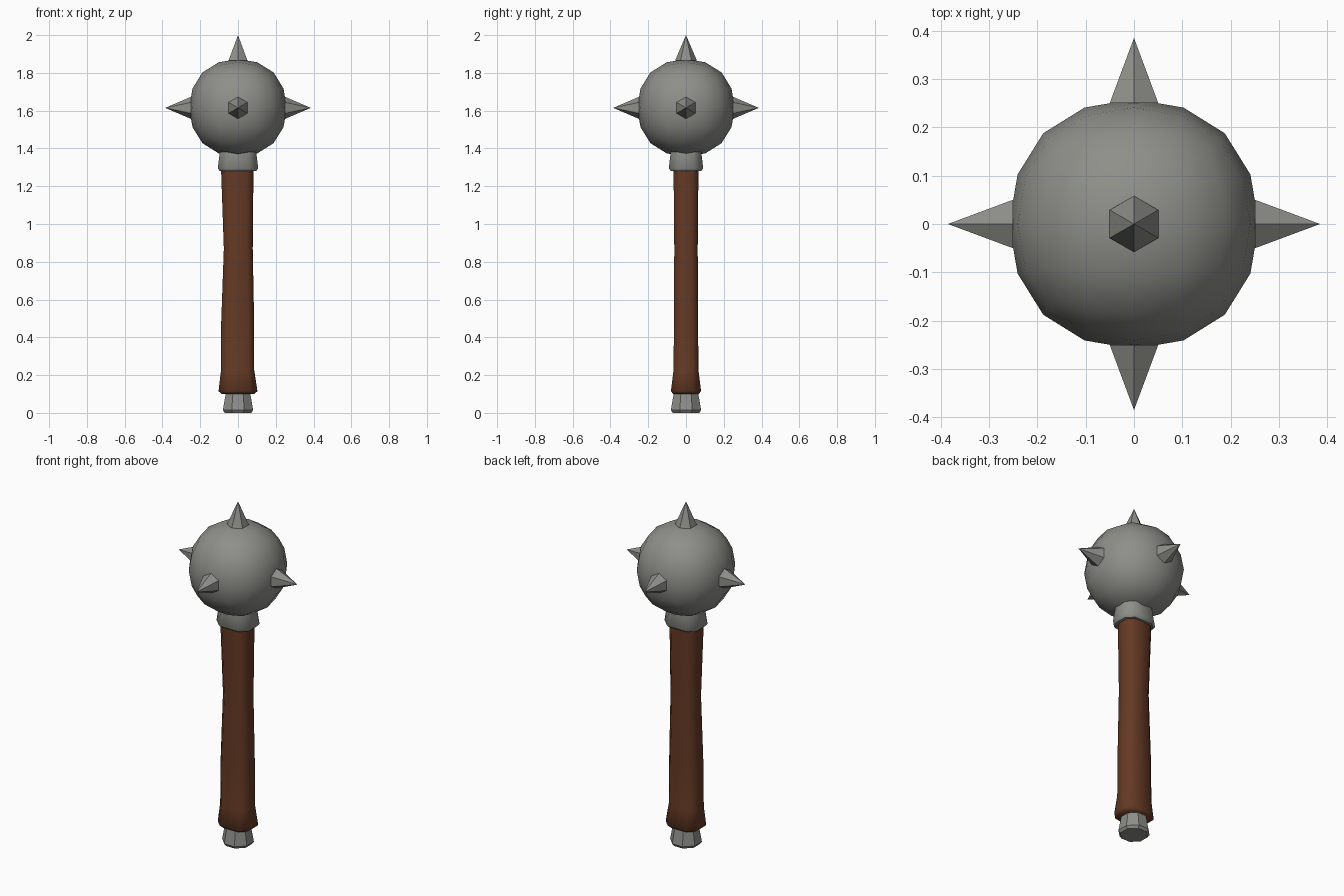
import bpy
import bmesh
import math
from mathutils import Matrix, Vector

old = bpy.data.objects.get("Cube")
if old:
    bpy.data.objects.remove(old, do_unlink=True)

HEAD_Z = 1.615


def make_material(name, rgb):
    mat = bpy.data.materials.new(name)
    mat.use_nodes = True
    mat.diffuse_color = (*rgb, 1)
    mat.node_tree.nodes["Principled BSDF"].inputs["Base Color"].default_value = (*rgb, 1)
    return mat


steel = make_material("grey steel", (0.27, 0.275, 0.25))
wood = make_material("brown wood", (0.13, 0.042, 0.018))


def finish(name, bm, mat, smooth_angle=None):
    """Turn a bmesh into a shaded object."""
    bmesh.ops.recalc_face_normals(bm, faces=bm.faces)
    mesh = bpy.data.meshes.new(name)
    bm.to_mesh(mesh)
    bm.free()
    mesh.materials.append(mat)
    obj = bpy.data.objects.new(name, mesh)
    bpy.context.collection.objects.link(obj)
    if smooth_angle:
        bpy.ops.object.select_all(action="DESELECT")
        obj.select_set(True)
        bpy.context.view_layer.objects.active = obj
        bpy.ops.object.shade_smooth_by_angle(angle=math.radians(smooth_angle))
    return obj


def chamfered_ring(bm, z, left, right, depth, cut):
    """Eight-sided section: a rectangle with its corners cut off."""
    points = [(right, depth - cut), (right - cut, depth),
              (left + cut, depth), (left, depth - cut)]
    points += [(x, -y) for x, y in reversed(points)]
    return [bm.verts.new((x, y, z)) for x, y in points]


def loft(name, sections, mat, smooth_angle=None):
    bm = bmesh.new()
    rings = [chamfered_ring(bm, *s) for s in sections]
    for low, high in zip(rings, rings[1:]):
        for i in range(8):
            j = (i + 1) % 8
            bm.faces.new((low[i], low[j], high[j], high[i]))
    bm.faces.new(rings[0])
    bm.faces.new(rings[-1])
    return finish(name, bm, mat, smooth_angle)


# Pommel: z, left, right, depth, corner cut
loft("pommel", [
    (0.0, -0.07, 0.07, 0.07, 0.041),
    (0.015, -0.08, 0.08, 0.08, 0.047),
    (0.12, -0.062, 0.062, 0.062, 0.036),
], steel)

# Handle with a flared foot and a worn waist on one side
loft("handle", [
    (0.1, -0.085, 0.085, 0.068, 0.036),
    (0.115, -0.103, 0.103, 0.08, 0.04),
    (0.225, -0.09, 0.086, 0.066, 0.03),
    (0.45, -0.09, 0.086, 0.064, 0.03),
    (0.87, -0.075, 0.078, 0.062, 0.03),
    (1.3, -0.09, 0.082, 0.066, 0.03),
], wood, 60)

# Collar under the head
loft("collar", [
    (1.28, -0.097, 0.097, 0.08, 0.04),
    (1.295, -0.107, 0.107, 0.091, 0.045),
    (1.39, -0.095, 0.095, 0.08, 0.042),
], steel, 50)

# Head: a cube rounded by subdivision
bm = bmesh.new()
bmesh.ops.create_cube(bm, size=0.616)
bmesh.ops.translate(bm, verts=bm.verts, vec=(0, 0, HEAD_Z))
for face in bm.faces:
    face.smooth = True
head = finish("head", bm, steel)
subdivision = head.modifiers.new("rounding", "SUBSURF")
subdivision.levels = subdivision.render_levels = 2

# Five six-sided spikes: one on top, four around
top_turn = Matrix.Rotation(math.pi / 2, 4, "Z")
spikes = {"spike_top": top_turn}
for i, side in enumerate(("left", "back", "right", "front")):
    spikes["spike_" + side] = (Matrix.Rotation(i * math.pi / 2, 4, "Z")
                               @ Matrix.Rotation(math.pi / 2, 4, "Y"))
for name, turn in spikes.items():
    bm = bmesh.new()
    bmesh.ops.create_cone(bm, cap_ends=True, segments=6, radius1=0.058,
                          radius2=0, depth=0.135)
    # Put a corner of the hexagon along local x before turning
    corner = max(bm.verts, key=lambda v: v.co.xy.length).co
    align = Matrix.Rotation(-math.atan2(corner.y, corner.x), 4, "Z")
    lift = Matrix.Translation((0, 0, 0.3175))
    place = Matrix.Translation(Vector((0, 0, HEAD_Z)))
    bmesh.ops.transform(bm, matrix=place @ turn @ lift @ align, verts=bm.verts)
    bmesh.ops.remove_doubles(bm, verts=bm.verts, dist=0.0001)
    finish(name, bm, steel)
